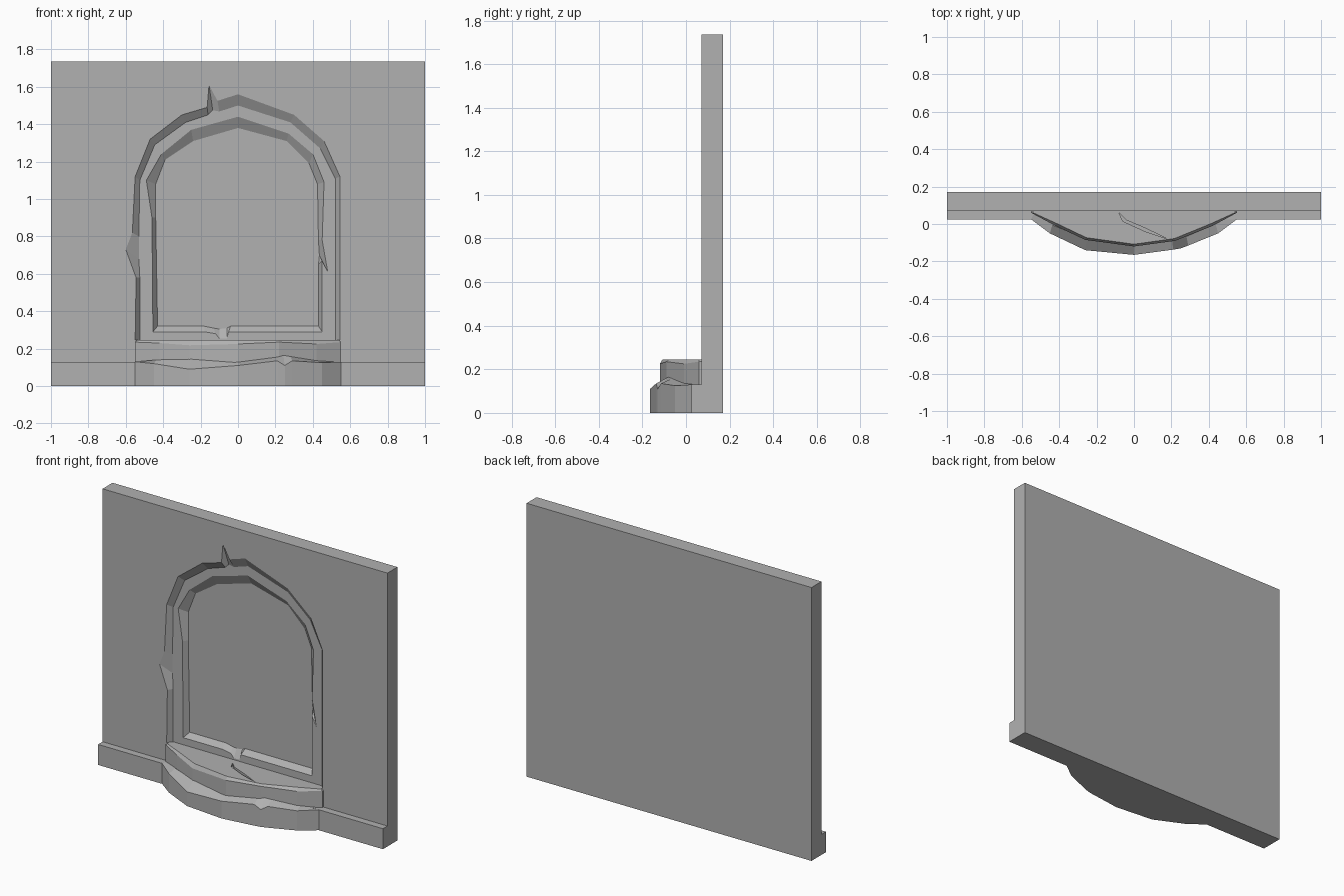
import bpy
import bmesh

if "Cube" in bpy.data.objects:
    bpy.data.objects.remove(bpy.data.objects["Cube"], do_unlink=True)

# Single stone colour
stone = bpy.data.materials.new("grey stone")
stone.use_nodes = True
colour = (.44, .44, .44, 1)
stone.diffuse_color = colour
stone.node_tree.nodes["Principled BSDF"].inputs["Base Color"].default_value = colour

WALL_FRONT, WALL_BACK, WALL_TOP = .07, .17, 1.735
FRAME_DEPTH, PANEL_DEPTH = .1, .13
LEDGE_FRONT, LEDGE_TOP, TREAD_TOP = .025, .13, .245


def ring(bm, points):
    """Closed loop of vertices."""
    return [bm.verts.new(p) for p in points]


def bridge(bm, first, second):
    """Quads between two loops with matching points."""
    count = len(first)
    for i in range(count):
        j = (i + 1) % count
        bm.faces.new((first[i], first[j], second[j], second[i]))


def fill_between(bm, outer, inner):
    """Flat surface inside one loop with another loop left open."""
    edges = []
    for loop in (outer, inner):
        for a, b in zip(loop, loop[1:] + loop[:1]):
            edges.append(bm.edges.get((a, b)) or bm.edges.new((a, b)))
    bmesh.ops.triangle_fill(bm, edges=edges, use_beauty=True)


def finish(name, bm):
    bmesh.ops.recalc_face_normals(bm, faces=bm.faces[:])
    mesh = bpy.data.meshes.new(name)
    bm.to_mesh(mesh)
    bm.free()
    mesh.materials.append(stone)
    obj = bpy.data.objects.new(name, mesh)
    bpy.context.scene.collection.objects.link(obj)
    return obj


def upright(profile, y):
    """Place an (x, z) profile in the plane of the wall."""
    return [(x, y, z) for x, z in profile]


# Arch outlines, clockwise from the lower left, with chips in the stone
outer_edge = [(-.55, TREAD_TOP), (-.545, .58), (-.6, .73), (-.565, .82),
              (-.55, 1.12), (-.47, 1.32), (-.3, 1.45), (-.165, 1.49),
              (-.155, 1.61), (-.11, 1.525), (0, 1.56), (.3, 1.45),
              (.46, 1.31), (.545, 1.12), (.545, TREAD_TOP)]
frame_outer = [(-.525, TREAD_TOP), (-.525, .58), (-.53, .68), (-.53, .8),
               (-.525, 1.1), (-.445, 1.29), (-.28, 1.41), (-.16, 1.45),
               (-.135, 1.475), (-.1, 1.468), (0, 1.5), (.28, 1.41),
               (.44, 1.27), (.52, 1.11), (.52, TREAD_TOP)]
frame_inner = [(-.455, .29), (-.46, .9), (-.49, 1.1), (-.41, 1.24),
               (-.25, 1.37), (0, 1.44), (.27, 1.35), (.4, 1.24),
               (.46, 1.09), (.45, .78), (.48, .61), (.45, .67), (.45, .29),
               (-.05, .29), (-.06, .255), (-.1, .255), (-.12, .28), (-.18, .29)]
panel_edge = [(-.43, .32), (-.44, .9), (-.44, 1.08), (-.39, 1.21),
              (-.24, 1.31), (0, 1.38), (.26, 1.31), (.38, 1.19),
              (.425, 1.08), (.43, .78), (.435, .7), (.43, .65), (.43, .32),
              (-.04, .32), (-.06, .31), (-.1, .305), (-.13, .31), (-.18, .32)]

# Wall with the two-stage arched recess
bm = bmesh.new()
border = [(-1, 0), (-1, WALL_TOP), (1, WALL_TOP), (1, 0)]
back = ring(bm, upright(border, WALL_BACK))
front = ring(bm, upright(border, WALL_FRONT))
bm.faces.new(back)
bridge(bm, back, front)
outer = ring(bm, upright(outer_edge, WALL_FRONT))
frame_a = ring(bm, upright(frame_outer, FRAME_DEPTH))
frame_b = ring(bm, upright(frame_inner, FRAME_DEPTH))
panel = ring(bm, upright(panel_edge, PANEL_DEPTH))
fill_between(bm, front, outer)
bridge(bm, outer, frame_a)
fill_between(bm, frame_a, frame_b)
bridge(bm, frame_b, panel)
bm.faces.new(panel)
finish("wall_with_niche", bm)

# Skirting ledge on both sides of the steps
bm = bmesh.new()
floor = [(-1, LEDGE_FRONT), (1, LEDGE_FRONT), (1, WALL_FRONT), (-1, WALL_FRONT)]
low = ring(bm, [(x, y, 0) for x, y in floor])
high = ring(bm, [(x, y, LEDGE_TOP) for x, y in floor])
bridge(bm, low, high)
bm.faces.new(low)
bm.faces.new(high)
finish("skirting_ledge", bm)

# Lower step: x, front y, worn front height, inner y, inner height
lower = [(-.55, LEDGE_FRONT, LEDGE_TOP, .06, LEDGE_TOP),
         (-.45, -.05, .12, -.005, .14), (-.26, -.14, .09, -.085, .145),
         (0, -.165, .11, -.115, .13), (.21, -.137, .135, -.09, .155),
         (.25, -.13, .11, -.08, .165), (.29, -.115, .135, -.07, .155),
         (.45, -.05, .125, .0, .135),
         (.55, LEDGE_FRONT, LEDGE_TOP, .06, LEDGE_TOP)]
bm = bmesh.new()
ends = [(.55, WALL_FRONT), (-.55, WALL_FRONT)]
base = ring(bm, [(p[0], p[1], 0) for p in lower] + [(x, y, 0) for x, y in ends])
rim = ring(bm, [p[:3] for p in lower] + [(x, y, LEDGE_TOP) for x, y in ends])
tread = ring(bm, [(p[0] * .97, p[3], p[4]) for p in lower]
             + [(x * .97, y, LEDGE_TOP) for x, y in ends])
bm.faces.new(base)
bridge(bm, base, rim)
bridge(bm, rim, tread)
bmesh.ops.triangulate(bm, faces=[bm.faces.new(tread)])
finish("lower_step", bm)

# Upper step: x, front y, worn rim height
upper = [(-.55, .06, .235), (-.42, -.01, .23), (-.26, -.085, .218),
         (0, -.12, .225), (.22, -.09, .235), (.42, -.01, .225), (.55, .06, .235)]
bm = bmesh.new()
corners = [(.55, WALL_FRONT), (-.55, WALL_FRONT)]
base = ring(bm, [(x, y, .1) for x, y, z in upper] + [(x, y, .1) for x, y in corners])
rim = ring(bm, upper + [(x, y, .235) for x, y in corners])
tread = ring(bm, [(x * .98, y + .012 * (y < 0), TREAD_TOP) for x, y, z in upper]
             + [(x * .98, y, TREAD_TOP) for x, y in corners])
bm.faces.new(base)
bridge(bm, base, rim)
bridge(bm, rim, tread)

# Crack running across the tread
crack = [(-.08, .06), (-.06, .015), (.06, -.04), (.18, -.08), (.06, -.022), (-.04, .02)]
crack_top = ring(bm, [(x, y, TREAD_TOP) for x, y in crack])
crack_low = ring(bm, [(x, y, TREAD_TOP - .015) for x, y in crack])
fill_between(bm, tread, crack_top)
bridge(bm, crack_top, crack_low)
bm.faces.new(crack_low)
finish("upper_step", bm)
